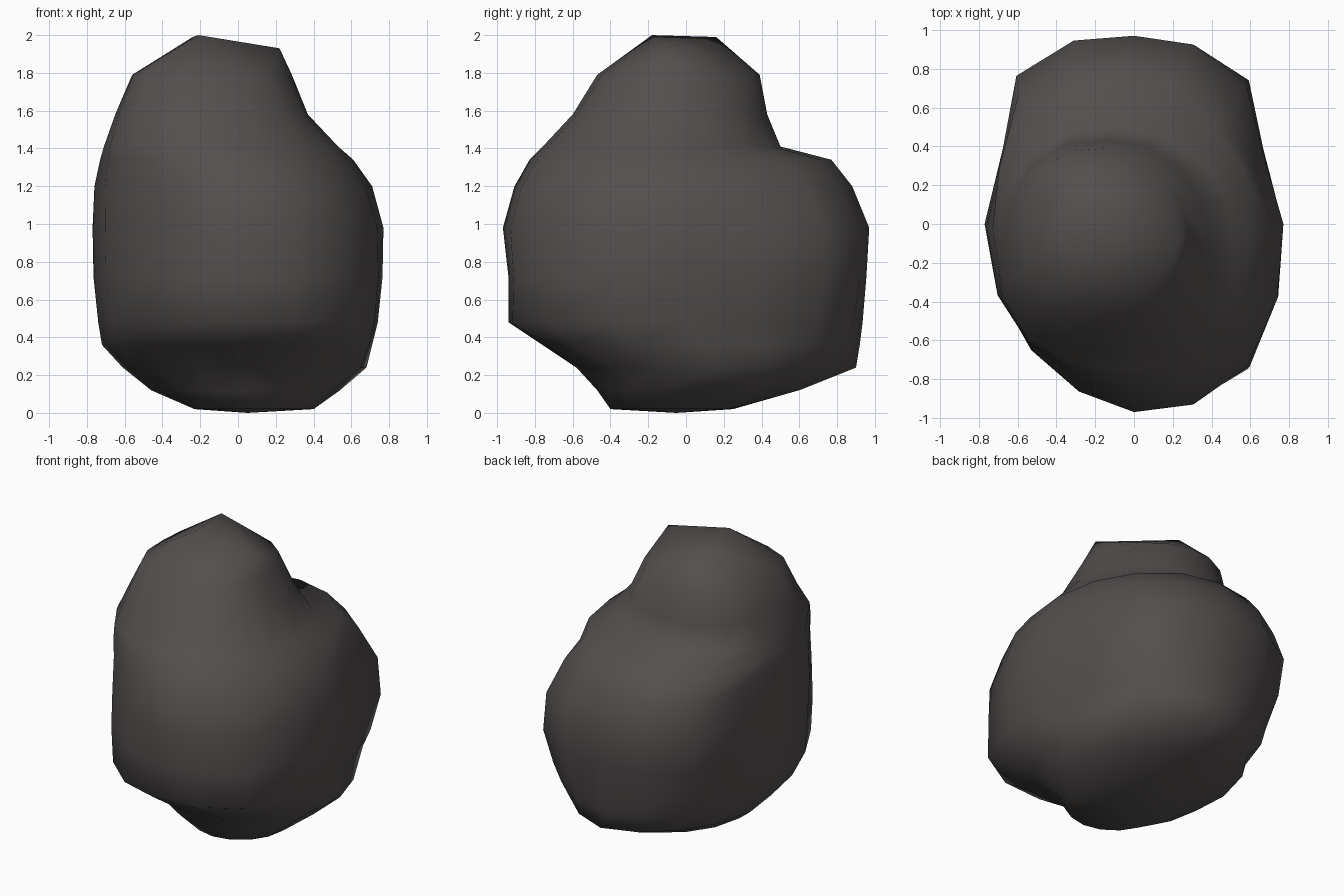
import bpy, bmesh, math

if "Cube" in bpy.data.objects:
    bpy.data.objects.remove(bpy.data.objects["Cube"])

# Cross-sections of the boulder: height, x min, x max, y min, y max,
# then squareness of the back right, back left, front left, front right corner
RINGS = [
    (0.02, -0.23, 0.40, -0.40, 0.25, 2.0, 2.0, 2.0, 2.0),
    (0.12, -0.46, 0.54, -0.47, 0.60, 1.7, 1.8, 2.0, 2.0),
    (0.24, -0.61, 0.68, -0.58, 0.90, 1.6, 1.7, 1.9, 2.4),
    (0.36, -0.72, 0.71, -0.76, 0.92, 2.0, 1.9, 1.9, 3.1),
    (0.48, -0.74, 0.74, -0.94, 0.935, 2.3, 2.1, 1.9, 3.0),
    (0.72, -0.765, 0.765, -0.94, 0.955, 2.7, 2.6, 1.9, 2.8),
    (0.98, -0.77, 0.77, -0.97, 0.97, 2.4, 2.9, 1.9, 2.5),
    (1.20, -0.76, 0.71, -0.91, 0.88, 2.1, 2.7, 2.0, 2.4),
    (1.34, -0.73, 0.61, -0.83, 0.77, 2.0, 2.3, 2.2, 2.3),
    (1.41, -0.71, 0.53, -0.76, 0.50, 2.1, 2.5, 2.3, 2.3),   # shelf at the back
    (1.58, -0.65, 0.37, -0.60, 0.43, 2.2, 2.5, 2.6, 2.5),
    (1.79, -0.56, 0.285, -0.47, 0.39, 1.7, 2.8, 3.4, 2.2),
]
# Three high corners that make the faceted crown
CROWN = [(-0.21, -0.18, 2.0), (-0.24, 0.16, 1.99), (0.22, -0.12, 1.93)]
SEGMENTS = 16


def ring_point(ring, i):
    """Point on a lopsided superellipse."""
    z, x0, x1, y0, y1 = ring[:5]
    a = 2 * math.pi * i / SEGMENTS
    c, s = math.cos(a), math.sin(a)
    n = ring[5 + i * 4 // SEGMENTS]
    r = (abs(c) ** n + abs(s) ** n) ** (-1 / n)
    if i in (1, 7) and 0.3 < z < 1.3:     # sides pinch in towards the back
        c *= 0.90
    x = (x0 + x1) / 2 + r * c * (x1 - x0) / 2
    y = (y0 + y1) / 2 + r * s * (y1 - y0) / 2
    # shallow dent in the front left
    d2 = (x + 0.40) ** 2 + (y + 0.75) ** 2 + (z - 1.12) ** 2
    k = 1 - 0.07 * math.exp(-d2 / 0.05)
    return x * k, y * k, z


# Loft the rings
bm = bmesh.new()
loops = [[bm.verts.new(ring_point(r, i)) for i in range(SEGMENTS)] for r in RINGS]
for low, high in zip(loops, loops[1:]):
    for i in range(SEGMENTS):
        j = (i + 1) % SEGMENTS
        bm.faces.new((low[i], low[j], high[j], high[i]))

# Close the underside with a fan
base = bm.verts.new((0.05, -0.05, 0.0))
for i in range(SEGMENTS):
    bm.faces.new((loops[0][(i + 1) % SEGMENTS], loops[0][i], base))

# Crown: hull over the last ring, without the hull's floor
top = loops[-1]
crown = [bm.verts.new(p) for p in CROWN]
bmesh.ops.convex_hull(bm, input=top + crown, use_existing_faces=False)
rim = set(top)
floor = [f for f in bm.faces if all(v in rim for v in f.verts)]
bmesh.ops.delete(bm, geom=floor, context='FACES_ONLY')
loose = [e for e in bm.edges if not e.link_faces]
bmesh.ops.delete(bm, geom=loose, context='EDGES')

bmesh.ops.recalc_face_normals(bm, faces=bm.faces)
for f in bm.faces:
    f.smooth = True

mesh = bpy.data.meshes.new("boulder")
bm.to_mesh(mesh)
bm.free()
boulder = bpy.data.objects.new("boulder", mesh)
bpy.context.collection.objects.link(boulder)

# Dark warm grey stone
stone = bpy.data.materials.new("dark stone")
stone.diffuse_color = (0.085, 0.078, 0.075, 1.0)
stone.use_nodes = True
stone.node_tree.nodes["Principled BSDF"].inputs["Base Color"].default_value = stone.diffuse_color
mesh.materials.append(stone)
